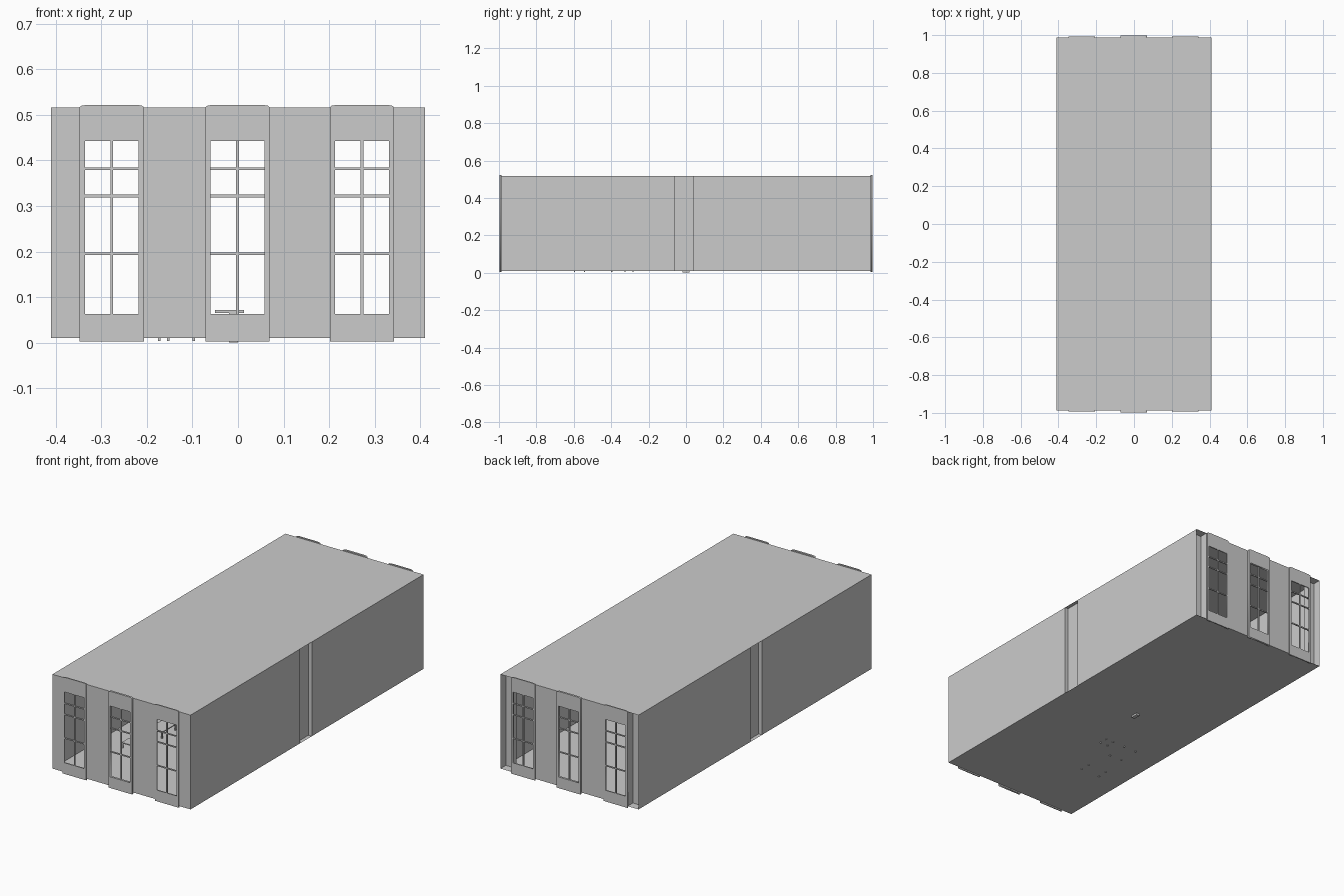
import bpy, bmesh, math

if "Cube" in bpy.data.objects:
    bpy.data.objects.remove(bpy.data.objects["Cube"])

X, Y, Z0, Z1 = 0.41, 0.988, 0.01, 0.516       # shell half sizes, floor, ceiling
CENTRES = (-0.277, -0.001, 0.272)             # window centres
HOLE, HZ0, HZ1 = 0.059, 0.063, 0.443          # window opening half width, sill, head


def mesh_object(name, bm):
    bmesh.ops.remove_doubles(bm, verts=bm.verts, dist=1e-5)
    bmesh.ops.recalc_face_normals(bm, faces=bm.faces)
    me = bpy.data.meshes.new(name)
    bm.to_mesh(me)
    bm.free()
    ob = bpy.data.objects.new(name, me)
    bpy.context.collection.objects.link(ob)
    return ob


def quad(bm, *pts):
    bm.faces.new([bm.verts.new(p) for p in pts])


def strip(bm, path):
    # full-height sheet following a plan path
    for (xa, ya), (xb, yb) in zip(path, path[1:]):
        quad(bm, (xa, ya, Z0), (xb, yb, Z0), (xb, yb, Z1), (xa, ya, Z1))


def boxes(name, parts):
    # one object from (x0, x1, y0, y1, z0, z1) boxes
    bm = bmesh.new()
    for x0, x1, y0, y1, z0, z1 in parts:
        vs = bmesh.ops.create_cube(bm, size=1)['verts']
        for v in vs:
            v.co.x = (x0 + x1) / 2 + v.co.x * (x1 - x0)
            v.co.y = (y0 + y1) / 2 + v.co.y * (y1 - y0)
            v.co.z = (z0 + z1) / 2 + v.co.z * (z1 - z0)
    me = bpy.data.meshes.new(name)
    bm.to_mesh(me)
    bm.free()
    ob = bpy.data.objects.new(name, me)
    bpy.context.collection.objects.link(ob)


# floor and ceiling sheets
for name, z in (("floor", Z0), ("ceiling", Z1)):
    bm = bmesh.new()
    quad(bm, (-X, -Y, z), (X, -Y, z), (X, Y, z), (-X, Y, z))
    mesh_object(name, bm)

# side walls with a pilaster stepping into the room
for name, s in (("left_wall", -1), ("right_wall", 1)):
    bm = bmesh.new()
    strip(bm, [(s * X, -Y), (s * X, -0.06), (s * (X - 0.02), -0.06),
               (s * (X - 0.02), 0.04), (s * X, 0.04), (s * X, Y)])
    mesh_object(name, bm)


# end walls with three window openings
def end_wall(name, y, half):
    bm = bmesh.new()
    xs = [-half] + [c + d * HOLE for c in CENTRES for d in (-1, 1)] + [half]
    zs = [Z0, HZ0, HZ1, Z1]
    for i in range(len(xs) - 1):
        for j in range(3):
            if i % 2 == 1 and j == 1:
                continue
            a, b, c, d = xs[i], xs[i + 1], zs[j], zs[j + 1]
            quad(bm, (a, y, c), (b, y, c), (b, y, d), (a, y, d))
    if half < X:                               # recessed corners
        for s in (-1, 1):
            strip(bm, [(s * half, y), (s * half, y - 0.045), (s * X, y - 0.045)])
    mesh_object(name, bm)


end_wall("front_wall", -Y, X)
end_wall("back_wall", Y, 0.345)


# window casing: flat frame with a slightly arched head
def casing(name, cx, y, depth):
    cu = bpy.data.curves.new(name, 'CURVE')
    cu.dimensions = '2D'
    cu.fill_mode = 'BOTH'
    cu.extrude = depth / 2
    w = 0.0705
    outer = [(-w, 0.003), (w, 0.003), (w, 0.517), (w - 0.004, 0.520), (w - 0.015, 0.522),
             (-w + 0.015, 0.522), (-w + 0.004, 0.520), (-w, 0.517)]
    inner = [(-HOLE, HZ0), (-HOLE, HZ1), (HOLE, HZ1), (HOLE, HZ0)]
    for pts in (outer, inner):
        sp = cu.splines.new('POLY')
        sp.points.add(len(pts) - 1)
        for p, (a, b) in zip(sp.points, pts):
            p.co = (a, b, 0, 1)
        sp.use_cyclic_u = True
    ob = bpy.data.objects.new(name, cu)
    bpy.context.collection.objects.link(ob)
    ob.location = (cx, y, 0)
    ob.rotation_euler = (math.pi / 2, 0, 0)


for side, s in (("front", -1), ("back", 1)):
    for k, (pos, cx) in enumerate(zip(("left", "middle", "right"), CENTRES)):
        depth = 0.011 if k == 1 else 0.006
        casing(f"{side}_{pos}_window_casing", cx, s * (Y + depth / 2 - 0.001), depth)
        # glazing bars: one upright, three rails
        y = s * (Y + 0.002)
        t = 0.003
        bars = [(cx - t, cx + t, y - t, y + t, 0.035, 0.489)]
        bars += [(cx - 0.067, cx + 0.067, y - t, y + t, z - t, z + t)
                 for z in (0.195, 0.322, 0.382)]
        boxes(f"{side}_{pos}_window_bars", bars)


# low furniture on the floor
def table(name, x0, x1, y0, y1, top, thick=0.005, leg=0.006):
    parts = [(x0, x1, y0, y1, top - thick, top)]
    for a in (x0, x1 - leg):
        for b in (y0, y1 - leg):
            parts.append((a, a + leg, b, b + leg, 0.004, top - thick))
    boxes(name, parts)


table("low_table", -0.25, -0.17, -0.40, -0.28, 0.045)
table("bench", -0.27, -0.15, -0.60, -0.54, 0.04)
table("side_stool", -0.10, -0.05, -0.33, -0.28, 0.05)
boxes("centre_stand", [(-0.02, 0.0, -0.02, 0.02, 0.0, 0.065),
                       (-0.05, 0.013, -0.02, 0.02, 0.065, 0.072)])
